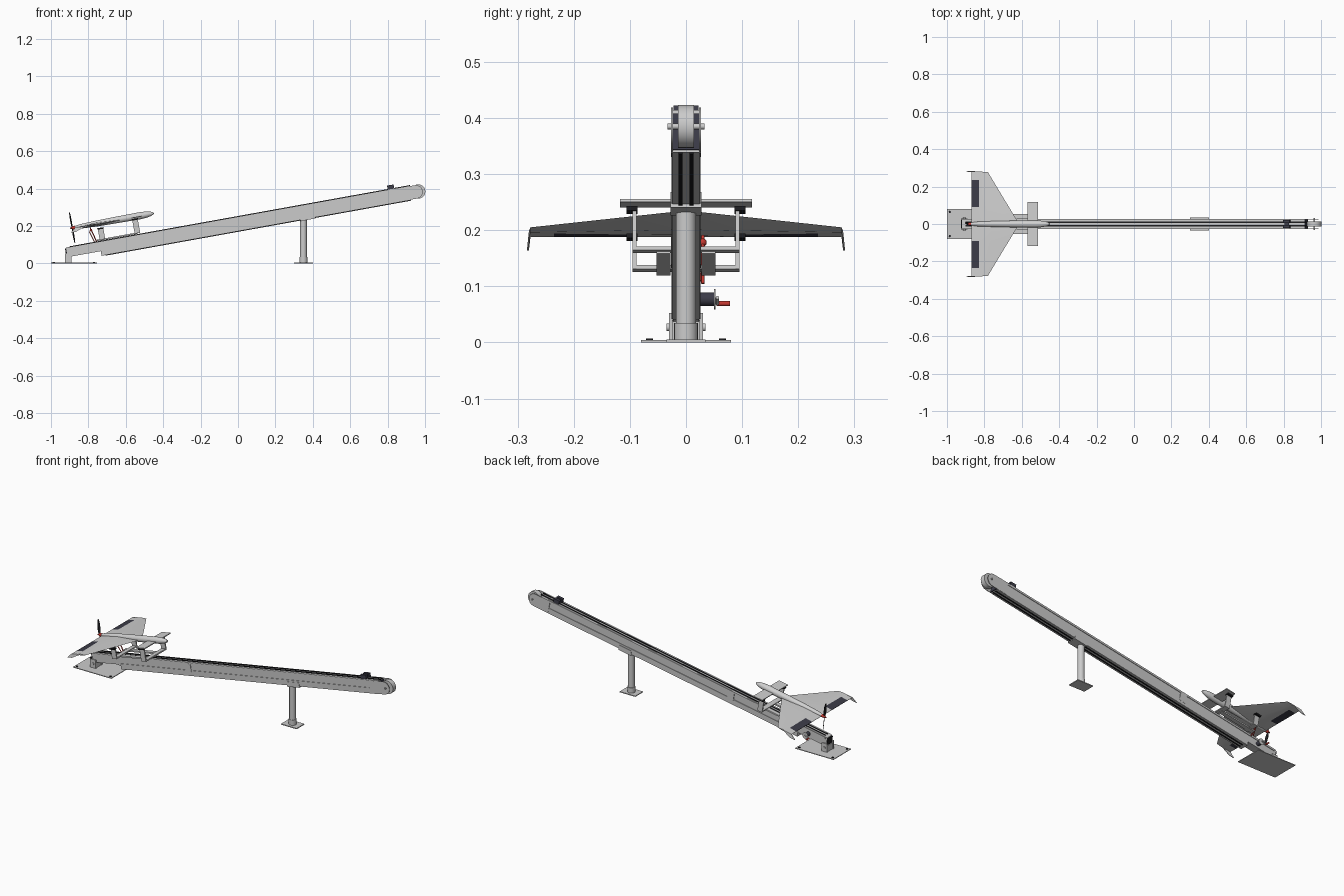
import bpy, bmesh, math
from mathutils import Matrix, Vector

if "Cube" in bpy.data.objects:
    bpy.data.objects.remove(bpy.data.objects["Cube"], do_unlink=True)


def material(name, colour):
    m = bpy.data.materials.new(name)
    m.use_nodes = True
    m.diffuse_color = (*colour, 1)
    m.node_tree.nodes["Principled BSDF"].inputs["Base Color"].default_value = (*colour, 1)
    return m


METAL = material("light grey metal", (0.6, 0.6, 0.6))
SHELL = material("pale airframe", (0.63, 0.63, 0.63))
BLACK = material("black rubber", (0.012, 0.012, 0.014))
NAVY = material("dark slate", (0.045, 0.045, 0.065))
RED = material("signal red", (0.55, 0.04, 0.03))

# Working frames: ground, inclined rail (origin at top rear edge), aircraft (origin at trailing edge)
WORLD = Matrix.Identity(4)
TILT = Matrix.Rotation(math.radians(-10.2), 4, 'Y')
RAIL = Matrix.Translation((-0.92, 0, 0.085)) @ TILT
PLANE = Matrix.Translation((-0.87, 0, 0.189)) @ TILT
made = []


def finish(name, bm, mats, frame):
    bmesh.ops.recalc_face_normals(bm, faces=bm.faces)
    me = bpy.data.meshes.new(name)
    bm.to_mesh(me)
    bm.free()
    me.transform(frame)
    for m in mats:
        me.materials.append(m)
    ob = bpy.data.objects.new(name, me)
    bpy.context.collection.objects.link(ob)
    made.append(ob)
    return ob


def box(name, x, y, z, mat, frame=WORLD):
    bm = bmesh.new()
    bmesh.ops.create_cube(bm, size=1)
    for v in bm.verts:
        v.co = [(a + b) / 2 + c * (b - a) for (a, b), c in zip((x, y, z), v.co)]
    return finish(name, bm, [mat], frame)


def rod(name, a, b, r, mat, frame=WORLD, sides=24, r2=None):
    a, b = Vector(a), Vector(b)
    bm = bmesh.new()
    bmesh.ops.create_cone(bm, cap_ends=True, segments=sides, radius1=r,
                          radius2=r if r2 is None else r2, depth=(b - a).length)
    bm.transform(Matrix.Translation((a + b) / 2) @ (b - a).to_track_quat('Z', 'Y').to_matrix().to_4x4())
    return finish(name, bm, [mat], frame)


def loft(name, rings, mats, frame, rule=None):
    bm = bmesh.new()
    loops = [[bm.verts.new(p) for p in ring] for ring in rings]
    n = len(loops[0])
    for p, q in zip(loops, loops[1:]):
        for i in range(n):
            bm.faces.new((p[i], p[(i + 1) % n], q[(i + 1) % n], q[i]))
    bm.faces.new(loops[0])
    bm.faces.new(loops[-1])
    if rule:
        for f in bm.faces:
            f.material_index = rule(f.calc_center_median())
    return finish(name, bm, mats, frame)


def slab(name, outline, y0, y1, mat, frame):
    return loft(name, [[(x, y, z) for x, z in outline] for y in (y0, y1)], [mat], frame)


SIDES = (("left", 1), ("right", -1))


def span(s, a, b):
    return tuple(sorted((s * a, s * b)))


# Rail beam: main extrusion, lower channel and side flanges
box("rail_beam", (0, 1.86), (-0.023, 0.023), (-0.052, 0), METAL, RAIL)
box("rail_lower_channel", (0.18, 1.86), (-0.024, 0.024), (-0.077, -0.05), METAL, RAIL)
box("rail_rear_cap", (-0.006, 0), (-0.022, 0.022), (-0.05, -0.004), BLACK, RAIL)
box("rail_front_cap", (1.86, 1.866), (-0.024, 0.024), (-0.073, -0.008), NAVY, RAIL)
for label, s in SIDES:
    y = span(s, 0.006, 0.013)
    box("upper_track_" + label, (0.02, 1.87), y, (-0.001, 0.003), BLACK, RAIL)
    box("lower_track_" + label, (0.2, 1.86), y, (-0.08, -0.076), BLACK, RAIL)
    box("side_flange_" + label, (0.01, 1.85), span(s, 0.02, 0.026), (-0.012, -0.001), METAL, RAIL)
    box("side_rib_" + label, (0.18, 1.85), span(s, 0.02, 0.026), (-0.076, -0.045), METAL, RAIL)
    box("joint_plate_" + label, (0.6, 0.64), span(s, 0.02, 0.0265), (-0.06, -0.008), METAL, RAIL)
    # Stop buffer near the launch end
    box("stop_buffer_" + label, (1.748, 1.784), span(s, 0.005, 0.022), (0, 0.022), NAVY, RAIL)
    # Rounded cheek around the end pulley
    arc = [(1.895 + 0.036 * math.cos(t), -0.0385 + 0.036 * math.sin(t))
           for t in [math.pi * (i / 12 - 0.5) for i in range(13)]]
    slab("head_cheek_" + label, [(1.8, -0.0745)] + arc + [(1.8, -0.0025)],
         s * 0.0235, s * 0.027, METAL, RAIL)
box("stop_bridge", (1.754, 1.778), (-0.006, 0.006), (0.006, 0.014), NAVY, RAIL)
rod("end_pulley", (1.907, -0.014, -0.0385), (1.907, 0.014, -0.0385), 0.038, METAL, RAIL, 40)
rod("pulley_axle", (1.907, -0.033, -0.0385), (1.907, 0.033, -0.0385), 0.005, METAL, RAIL)

# Front support leg
box("front_foot", (0.30, 0.40), (-0.035, 0.035), (0, 0.005), METAL)
rod("front_leg_sleeve", (0.35, 0, 0.004), (0.35, 0, 0.035), 0.021, METAL)
rod("front_leg", (0.35, 0, 0.004), (0.35, 0, 0.245), 0.018, METAL)
box("leg_saddle", (1.26, 1.34), (-0.028, 0.028), (-0.083, -0.055), METAL, RAIL)

# Rear ground plate, bolts and hinge bracket
box("rear_plate", (-1, -0.755), (-0.08, 0.08), (0, 0.004), METAL)
for label, s in SIDES:
    for end, x in (("rear", -0.985), ("front", -0.77)):
        rod(f"plate_bolt_{end}_{label}", (x, s * 0.065, 0.003), (x, s * 0.065, 0.007), 0.006, BLACK, sides=12)
    box("hinge_bracket_" + label, (-0.925, -0.89), span(s, 0.024, 0.03), (0.004, 0.052), METAL)
    rod("hinge_knob_" + label, (-0.907, s * 0.028, 0.027), (-0.907, s * 0.035, 0.027), 0.007, METAL)
box("hinge_block", (-0.922, -0.893), (-0.024, 0.024), (0.004, 0.04), METAL)

# Winch with crank on the left side
rod("winch_drum", (-0.8, 0.022, 0.077), (-0.8, 0.05, 0.077), 0.012, NAVY)
rod("winch_flange", (-0.8, 0.05, 0.077), (-0.8, 0.053, 0.077), 0.018, METAL)
rod("winch_crank", (-0.8, 0.056, 0.08), (-0.825, 0.056, 0.068), 0.003, METAL, sides=12)
rod("winch_handle", (-0.825, 0.055, 0.069), (-0.825, 0.078, 0.069), 0.0045, RED, sides=16)

# Release lever
rod("release_lever", (-0.75, 0.03, 0.105), (-0.79, 0.03, 0.19), 0.003, RED, sides=12)
rod("release_strut", (-0.765, 0.028, 0.11), (-0.795, 0.01, 0.17), 0.0025, RED, sides=12)
bm = bmesh.new()
bmesh.ops.create_uvsphere(bm, u_segments=16, v_segments=10, radius=0.007)
finish("release_knob", bm, [RED], Matrix.Translation((-0.786, 0.03, 0.178)))

# Launch carriage: skids, two cradle frames with soft pads
for label, s in SIDES:
    box("carriage_skid_" + label, (0.17, 0.39), span(s, 0.028, 0.053), (0.004, 0.012), METAL, RAIL)
for end, x, top in (("rear", 0.2, 0.066), ("front", 0.39, 0.081)):
    box(end + "_cradle_bar", (x - 0.014, x + 0.014), (-0.095, 0.095), (0.008, 0.015), METAL, RAIL)
    for label, s in SIDES:
        box(f"{end}_cradle_post_{label}", (x - 0.015, x + 0.015), span(s, 0.088, 0.095),
            (0.008, top), METAL, RAIL)
        box(f"{end}_cradle_pad_{label}", (x - 0.017, x + 0.017), span(s, 0.086, 0.106),
            (top - 0.002, top + 0.006), BLACK, RAIL)

# Aircraft fuselage
rings = []
for x, r in ((-0.005, 0.007), (0.03, 0.012), (0.12, 0.016), (0.25, 0.018), (0.35, 0.019),
             (0.385, 0.017), (0.41, 0.012), (0.425, 0.006), (0.428, 0.001)):
    rings.append([(x, r * math.cos(a), 0.004 + r * math.sin(a))
                  for a in [i * math.tau / 24 for i in range(24)]])
loft("fuselage", rings, [SHELL], PLANE)


# Delta wing with dark control surfaces along the trailing edge
def wing_ring(y):
    k = abs(y) / 0.278
    chord, t = 0.26 - 0.17 * k, 0.009 - 0.0055 * k
    upper = [(0.042, 0.6 * t), (0.042 + 0.35 * (chord - 0.042), t)]
    outline = [(0, 0.0008)] + upper + [(chord, 0)] + [(x, -z) for x, z in upper[::-1]] + [(0, -0.0008)]
    return [(x, y, z) for x, z in outline]


stations = (0.278, 0.235, 0.09)
loft("delta_wing", [wing_ring(y) for y in [-s for s in stations] + [0] + list(stations[::-1])],
     [SHELL, NAVY], PLANE, lambda c: int(c.x < 0.04 and 0.09 < abs(c.y) < 0.235))
box("canard", (0.305, 0.362), (-0.118, 0.118), (-0.0025, 0.0025), SHELL, PLANE)

# Drooped winglets
for label, s in SIDES:
    outline = [(0, 0.002), (0.06, 0.002), (0.0, -0.02), (-0.03, -0.02)]
    loft("winglet_" + label, [[(x, s * (y - 0.15 * z), z) for x, z in outline] for y in (0.277, 0.28)],
         [SHELL], PLANE)

# Pusher propeller
rod("motor", (-0.012, 0, 0.004), (0, 0, 0.004), 0.009, RED, PLANE)
rod("spinner", (-0.012, 0, 0.004), (-0.028, 0, 0.004), 0.008, RED, PLANE, r2=0.002)
for label, s in SIDES:
    rings = [[(-0.016 + s * w * 0.5 + dx, w + s * 0.1 * h, 0.004 + s * h) for w, dx in
              ((-c, -0.001), (c, -0.001), (c, 0.001), (-c, 0.001))]
             for h, c in ((0, 0.003), (0.03, 0.007), (0.06, 0.006), (0.083, 0.002))]
    loft("propeller_blade_" + label, rings, [BLACK], PLANE)

bpy.ops.object.select_all(action='DESELECT')
for ob in made:
    ob.select_set(True)
bpy.context.view_layer.objects.active = made[0]
bpy.ops.object.shade_smooth_by_angle(angle=math.radians(35))
